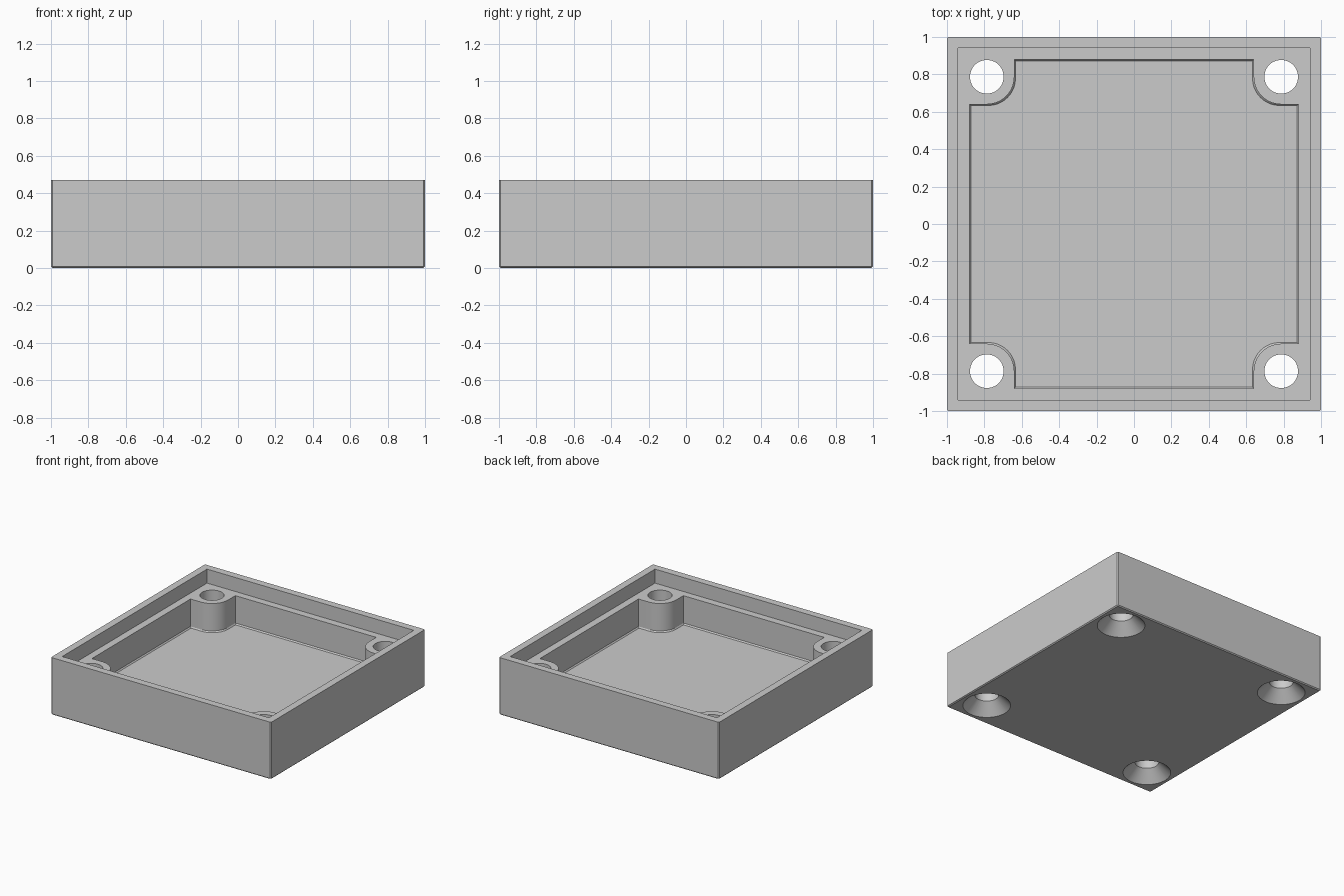
import bpy
import bmesh
from math import sin, cos, pi, radians

cube = bpy.data.objects.get("Cube")
if cube:
    bpy.data.objects.remove(cube, do_unlink=True)

HEIGHT = 0.47      # overall height
LEDGE = 0.355      # level of the inner step and boss tops
FLOOR = 0.12       # top of the base plate
EDGE = 0.008       # tiny edge chamfer
HOLE = 0.787       # screw hole offset from the centre
BOSS_R = 0.147
HOLE_R = 0.09
SINK_R = 0.18

grey = bpy.data.materials.new("plain grey")
grey.use_nodes = True
colour = (0.6, 0.6, 0.6, 1)
grey.diffuse_color = colour
grey.node_tree.nodes["Principled BSDF"].inputs["Base Color"].default_value = colour


def loft(name, sections):
    """Closed solid through (outline, scale, z) sections."""
    bm = bmesh.new()
    rings = [[bm.verts.new((x * s, y * s, z)) for x, y in outline]
             for outline, s, z in sections]
    n = len(rings[0])
    for low, high in zip(rings, rings[1:]):
        for i in range(n):
            j = (i + 1) % n
            bm.faces.new((low[i], low[j], high[j], high[i]))
    bm.faces.new(rings[0][::-1])
    bm.faces.new(rings[-1])
    bmesh.ops.recalc_face_normals(bm, faces=bm.faces)
    mesh = bpy.data.meshes.new(name)
    bm.to_mesh(mesh)
    bm.free()
    mesh.materials.append(grey)
    obj = bpy.data.objects.new(name, mesh)
    bpy.context.collection.objects.link(obj)
    return obj


def four_corners(points):
    """Repeat one corner's points around the square."""
    outline = []
    for _ in range(4):
        outline += points
        points = [(-y, x) for x, y in points]
    return outline


def circle(radius, n=48):
    return [(radius * cos(2 * pi * i / n), radius * sin(2 * pi * i / n))
            for i in range(n)]


# Outer block with lightly chamfered vertical and bottom edges
outer = four_corners([(1, 1 - EDGE), (1 - EDGE, 1)])
tray = loft("tray", [(outer, 1 - EDGE, 0), (outer, 1, EDGE), (outer, 1, HEIGHT)])

# Upper recess that leaves the thin rim
lip = four_corners([(0.94, 0.94)])
cutters = [loft("rim_cutter", [(lip, 1, LEDGE), (lip, 1, 0.6)])]

# Cavity whose outline wraps around the corner bosses
steps = 16
arc = [(HOLE + BOSS_R * cos(1.5 * pi - pi / 2 * i / steps),
        HOLE + BOSS_R * sin(1.5 * pi - pi / 2 * i / steps)) for i in range(steps + 1)]
pocket = four_corners([(0.88, HOLE - BOSS_R)] + arc + [(HOLE - BOSS_R, 0.88)])
cutters.append(loft("pocket_cutter", [(pocket, 0.99, FLOOR), (pocket, 1, FLOOR + 0.01),
                                      (pocket, 1, 0.55)]))

# Countersunk screw holes
unit = circle(1)
for sx in (-1, 1):
    for sy in (-1, 1):
        hole = loft("hole_cutter", [(unit, SINK_R + 0.02, -0.02),
                                    (unit, HOLE_R, SINK_R - HOLE_R),
                                    (unit, HOLE_R, 0.58)])
        hole.location = (sx * HOLE, sy * HOLE, 0)
        cutters.append(hole)

# Carve the block, then discard the cutters
for cutter in cutters:
    cutter.hide_render = True
    mod = tray.modifiers.new(cutter.name, "BOOLEAN")
    mod.operation = "DIFFERENCE"
    mod.solver = "EXACT"
    mod.object = cutter
bpy.context.view_layer.update()
carved = bpy.data.meshes.new_from_object(
    tray.evaluated_get(bpy.context.evaluated_depsgraph_get()))
tray.modifiers.clear()
tray.data = carved
carved.name = "tray"
for cutter in cutters:
    bpy.data.objects.remove(cutter, do_unlink=True)

# Smooth round walls, crisp edges
for obj in bpy.context.selected_objects:
    obj.select_set(False)
tray.select_set(True)
bpy.context.view_layer.objects.active = tray
bpy.ops.object.shade_smooth_by_angle(angle=radians(30))
